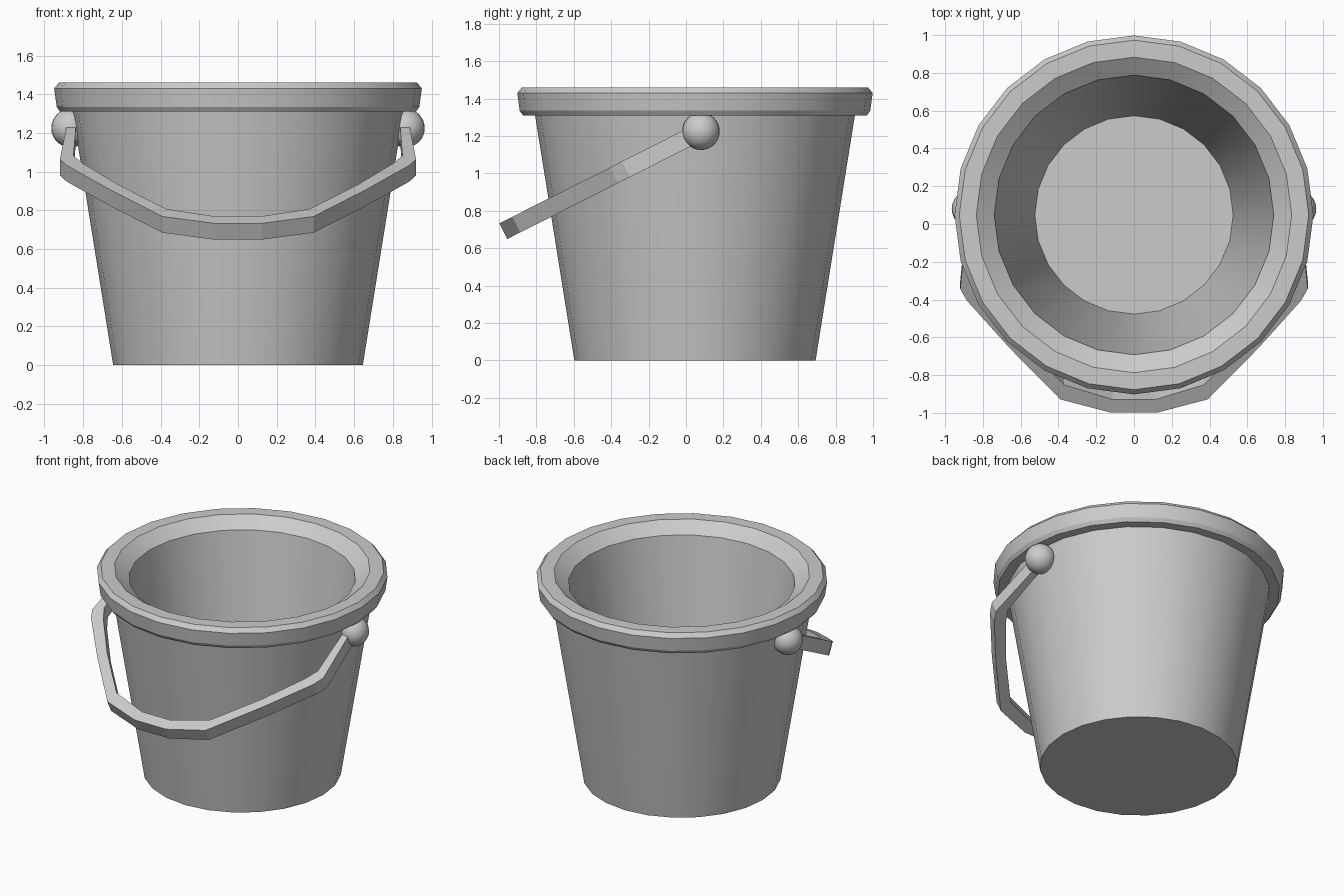
import bpy, bmesh, math
from mathutils import Matrix, Vector

if "Cube" in bpy.data.objects:
    bpy.data.objects.remove(bpy.data.objects["Cube"], do_unlink=True)

grey = bpy.data.materials.new("light grey")
grey.use_nodes = True
grey.diffuse_color = (0.6, 0.6, 0.6, 1)
grey.node_tree.nodes["Principled BSDF"].inputs["Base Color"].default_value = (0.6, 0.6, 0.6, 1)


def finish(bm, name, smooth=True):
    bmesh.ops.recalc_face_normals(bm, faces=bm.faces)
    mesh = bpy.data.meshes.new(name)
    bm.to_mesh(mesh)
    bm.free()
    mesh.materials.append(grey)
    obj = bpy.data.objects.new(name, mesh)
    bpy.context.collection.objects.link(obj)
    if smooth:
        bpy.ops.object.select_all(action='DESELECT')
        obj.select_set(True)
        bpy.context.view_layer.objects.active = obj
        bpy.ops.object.shade_smooth_by_angle(angle=math.radians(25))
    return obj


# Bucket: one closed profile, from underside over the rim to the inner floor
SEGMENTS = 24
CENTRE_Y = 0.048
profile = [(0.645, 0), (0.855, 1.31), (0.92, 1.31), (0.937, 1.335), (0.95, 1.43),
           (0.925, 1.46), (0.835, 1.46), (0.74, 1.39), (0.525, 0.02)]
bm = bmesh.new()
rings = []
for radius, z in profile:
    ring = []
    for i in range(SEGMENTS):
        a = math.tau * i / SEGMENTS
        ring.append(bm.verts.new((radius * math.cos(a), radius * math.sin(a) + CENTRE_Y, z)))
    rings.append(ring)
for low, high in zip(rings, rings[1:]):
    for i in range(SEGMENTS):
        j = (i + 1) % SEGMENTS
        bm.faces.new((low[i], low[j], high[j], high[i]))
bm.faces.new(rings[0])
bm.faces.new(rings[-1])
finish(bm, "bucket")

# Round pivots on both sides
PIVOT = Vector((0, 0.08, 1.225))
for side, name in ((1, "left_pivot"), (-1, "right_pivot")):
    bm = bmesh.new()
    bmesh.ops.create_uvsphere(bm, u_segments=24, v_segments=16, radius=0.1,
                              matrix=Matrix.Translation(PIVOT + Vector((0.865 * side, 0, 0))))
    finish(bm, name)

# Handle: flat faceted band, drawn as half outlines (x, reach) and hung forward
outer = [(0.88, 0.0), (0.92, 0.45), (0.885, 0.52), (0.66, 0.8), (0.39, 1.106), (0.125, 1.184)]
inner = [(0.835, 0.0), (0.85, 0.41), (0.8, 0.5), (0.62, 0.74), (0.37, 1.02), (0.115, 1.106)]
tilt = math.radians(26.8)
reach_dir = Vector((0, -math.cos(tilt), -math.sin(tilt)))
width_dir = Vector((0, -math.sin(tilt), math.cos(tilt)))
HALF_WIDTH = 0.047


def full(half):
    return half + [(-x, d) for x, d in reversed(half)]


bm = bmesh.new()
sections = []
for out, inn in zip(full(outer), full(inner)):
    section = []
    for (x, d), w in ((out, -1), (out, 1), (inn, 1), (inn, -1)):
        section.append(bm.verts.new(PIVOT + Vector((x, 0, 0)) + reach_dir * d
                                    + width_dir * HALF_WIDTH * w))
    sections.append(section)
for a, b in zip(sections, sections[1:]):
    for i in range(4):
        j = (i + 1) % 4
        bm.faces.new((a[i], a[j], b[j], b[i]))
bm.faces.new(sections[0])
bm.faces.new(sections[-1])
finish(bm, "handle", smooth=False)
